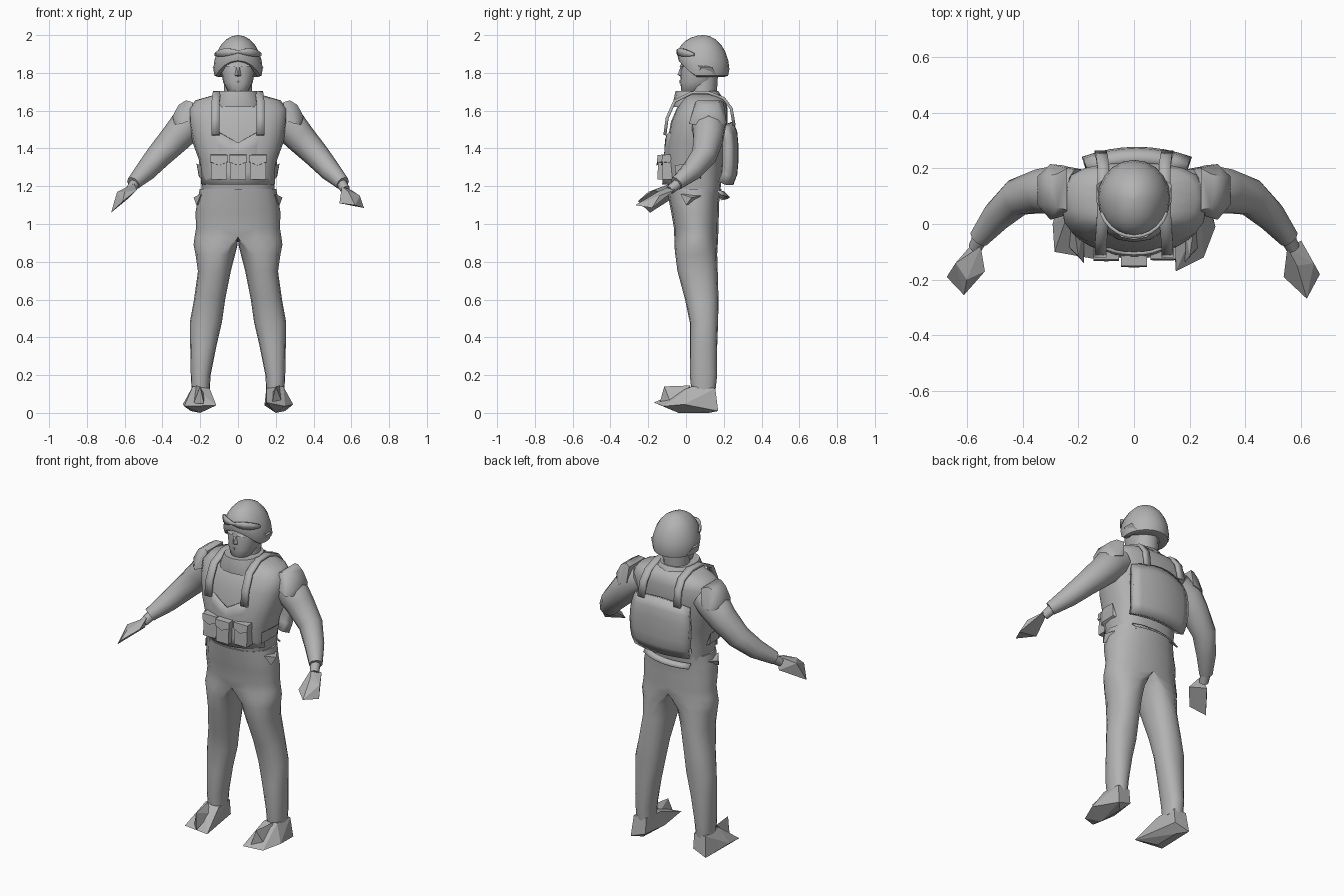
import bpy, bmesh, math
from mathutils import Vector

if "Cube" in bpy.data.objects:
    bpy.data.objects.remove(bpy.data.objects["Cube"])

GREY = bpy.data.materials.new("plain_grey")
GREY.diffuse_color = (0.45, 0.45, 0.45, 1)
GREY.use_nodes = True
GREY.node_tree.nodes["Principled BSDF"].inputs["Base Color"].default_value = GREY.diffuse_color


def finish(name, bm, angle=50, thickness=0):
    """Turn a bmesh into a named, coloured and shaded object."""
    bmesh.ops.recalc_face_normals(bm, faces=bm.faces)
    me = bpy.data.meshes.new(name)
    bm.to_mesh(me)
    bm.free()
    me.materials.append(GREY)
    ob = bpy.data.objects.new(name, me)
    bpy.context.collection.objects.link(ob)
    if thickness:
        mod = ob.modifiers.new("thickness", 'SOLIDIFY')
        mod.thickness = thickness
        mod.offset = 0
    bpy.ops.object.select_all(action='DESELECT')
    ob.select_set(True)
    bpy.context.view_layer.objects.active = ob
    if angle:
        bpy.ops.object.shade_smooth_by_angle(angle=math.radians(angle))
    return ob


def bridge(bm, rings):
    """Bridge equal rings of points and cap both ends."""
    vs = [[bm.verts.new(p) for p in ring] for ring in rings]
    n = len(vs[0])
    for a, b in zip(vs, vs[1:]):
        for i in range(n):
            j = (i + 1) % n
            bm.faces.new((a[i], a[j], b[j], b[i]))
    bm.faces.new(vs[0])
    bm.faces.new(vs[-1])


def skin(name, rings, angle=50):
    bm = bmesh.new()
    bridge(bm, rings)
    return finish(name, bm, angle)


def oval(t, power):
    c, s = math.cos(t), math.sin(t)
    return (math.copysign(abs(c) ** (2 / power), c), math.copysign(abs(s) ** (2 / power), s))


def loft(name, sections, n=16, power=2.0, angle=50):
    """Level sections (z, x_min, x_max, y_min, y_max)."""
    rings = []
    for z, x0, x1, y0, y1 in sections:
        shape = [oval(2 * math.pi * i / n, power) for i in range(n)]
        rings.append([((x0 + x1) / 2 + (x1 - x0) / 2 * px,
                       (y0 + y1) / 2 + (y1 - y0) / 2 * py, z) for px, py in shape])
    return skin(name, rings, angle)


def tube(name, path, n=10):
    """Round limb through (x, y, z, radius) points."""
    pts = [Vector(p[:3]) for p in path]
    rings = []
    for i, p in enumerate(pts):
        d = (pts[min(i + 1, len(pts) - 1)] - pts[max(i - 1, 0)]).normalized()
        a = d.cross(Vector((0, 1, 0))).normalized()
        b = d.cross(a)
        rings.append([p + path[i][3] * (a * math.cos(2 * math.pi * k / n)
                      + b * math.sin(2 * math.pi * k / n)) for k in range(n)])
    return skin(name, rings)


def hull(name, pts, side=1, angle=0):
    bm = bmesh.new()
    for x, y, z in pts:
        bm.verts.new((x * side, y, z))
    bmesh.ops.convex_hull(bm, input=bm.verts)
    return finish(name, bm, angle)


def sheet(name, f, nu, nv, thickness):
    """Curved panel: f(u, v) with u in -1..1 and v in 0..1."""
    bm = bmesh.new()
    g = [[bm.verts.new(f(2 * i / nu - 1, j / nv)) for i in range(nu + 1)]
         for j in range(nv + 1)]
    for j in range(nv):
        for i in range(nu):
            bm.faces.new((g[j][i], g[j][i + 1], g[j + 1][i + 1], g[j + 1][i]))
    return finish(name, bm, 40, thickness)


def ribbon(name, path, width, thickness=0.016):
    """Flat strap of given width in x along (x, y, z) points."""
    n = len(path) - 1
    return sheet(name, lambda u, v: (path[round(v * n)][0] + u * width / 2,
                 path[round(v * n)][1], path[round(v * n)][2]), 1, n, thickness)


# torso
loft("torso", [(1.16, -.19, .19, -.085, .18), (1.25, -.198, .198, -.105, .19),
               (1.34, -.207, .207, -.11, .2), (1.43, -.24, .24, -.1, .21),
               (1.54, -.26, .26, -.08, .22), (1.61, -.262, .262, -.05, .22),
               (1.655, -.225, .225, -.02, .21), (1.685, -.12, .12, -.01, .18)], 20, 2.7)

# trousers: both legs joined along the middle; above the crotch x_min is 0
bm = bmesh.new()
for s in (-1, 1):
    rings = []
    for z, x0, x1, y0, y1 in (
            (.11, .15, .245, .03, .155), (.2, .145, .25, .02, .165),
            (.35, .115, .253, .02, .165), (.48, .085, .255, .02, .17),
            (.6, .068, .233, -.005, .172), (.75, .038, .212, -.045, .168),
            (.84, .015, .225, -.057, .165), (.89, .002, .235, -.062, .168),
            (.93, 0, .23, -.062, .17), (.98, 0, .222, -.064, .172),
            (1.06, 0, .225, -.078, .174),
            (1.12, 0, .215, -.09, .176), (1.185, 0, .203, -.1, .188)):
        ring = []
        for i in range(16):
            px, py = oval(2 * math.pi * i / 16 - math.pi / 2, 2.25)
            joined = min(1, max(0, (z - .82) / .11))
            mid = (x0 + x1) / 2 * (1 - joined)
            x = mid + (x1 - mid) * px if px > 0 else mid + (mid - x0) * px
            ring.append((s * (0 if abs(x) < 1e-5 else x), (y0 + y1) / 2 + (y1 - y0) / 2 * py, z))
        rings.append(ring)
    bridge(bm, rings)
bmesh.ops.delete(bm, geom=[f for f in bm.faces if all(abs(v.co.x) < 1e-4 for v in f.verts)],
                 context='FACES')
bmesh.ops.remove_doubles(bm, verts=bm.verts, dist=1e-4)
finish("trousers", bm, 60)

# hands and boots differ a little from side to side
HANDS = {
    1: [(.55, -.085, 1.2), (.6, -.06, 1.18), (.667, -.18, 1.085), (.62, -.268, 1.1),
        (.537, -.19, 1.11), (.645, -.14, 1.15), (.585, -.15, 1.17), (.6, -.2, 1.1)],
    -1: [(.55, -.08, 1.215), (.575, -.065, 1.14), (.64, -.14, 1.17), (.672, -.19, 1.06),
         (.61, -.255, 1.12), (.535, -.17, 1.18), (.6, -.2, 1.17)]}
TOES = {1: [(.292, -.01, .045), (.25, -.12, .035), (.15, -.17, .055)],
        -1: [(.292, 0, .045), (.285, -.1, .035), (.115, -.13, .04)]}

for s, side in ((-1, "right"), (1, "left")):
    # arm, cuff and shoulder pad
    tube(side + "_arm", [(s * .2, .12, 1.565, .08), (s * .27, .12, 1.525, .093),
                         (s * .33, .118, 1.455, .082), (s * .42, .095, 1.36, .068),
                         (s * .49, .03, 1.28, .056), (s * .555, -.05, 1.215, .038)])
    tube(side + "_wrist", [(s * .54, -.03, 1.225, .03), (s * .57, -.085, 1.18, .025)], 8)
    hull(side + "_shoulder_pad", [
        (.25, .03, 1.55), (.25, .21, 1.55), (.24, .05, 1.645), (.24, .2, 1.645),
        (.3, .015, 1.53), (.3, .215, 1.53), (.275, .06, 1.655), (.275, .18, 1.655),
        (.335, .055, 1.525), (.335, .18, 1.525), (.347, .07, 1.57), (.347, .17, 1.57),
        (.315, .07, 1.63), (.315, .17, 1.63)], s, 60)
    hull(side + "_hand", HANDS[s], s)
    # boot with a raised toe tip
    hull(side + "_boot", [
        (.15, .03, .13), (.24, .03, .14), (.16, .15, .13), (.24, .155, .13),
        (.16, .16, .04), (.25, .17, .01), (.14, 0, .04), (.2, -.04, 0),
        (.2, .12, 0)] + TOES[s], s)
    hull(side + "_toe_tip", [(.2, -.115, .14), (.18, -.14, .05), (.235, -.08, .05),
                             (.18, 0, .1), (.22, .025, .145)], s)
    # shoulder strap running from chest over to back
    ribbon(side + "_strap", [(s * x, y, z) for x, y, z in (
        (.12, -.112, 1.47), (.12, -.1, 1.56), (.118, -.06, 1.65), (.112, .03, 1.695),
        (.11, .12, 1.695), (.11, .2, 1.665), (.115, .24, 1.61), (.12, .255, 1.52))], .042)
    # hip flap, vest side panel and ear cover
    hull(side + "_hip_flap", [(.195, -.03, 1.16), (.205, .08, 1.15), (.235, .03, 1.14),
                              (.22, .0, 1.1), (.19, .04, 1.11)], s)
    hull(side + "_side_pouch", [(.19, -.05, 1.24), (.19, .08, 1.24), (.205, -.02, 1.25),
                                (.207, .07, 1.25), (.22, 0, 1.32), (.195, -.06, 1.31),
                                (.22, .08, 1.32)], s)
    hull(side + "_ear_cover", [(.085, .06, 1.79), (.115, .06, 1.79), (.135, .08, 1.83),
                               (.135, .14, 1.83), (.11, .16, 1.79), (.11, .04, 1.85)], s)
    # brow
    hull(side + "_brow", [(.015, -.028, 1.845), (.06, -.01, 1.845), (.015, -.034, 1.835),
                          (.06, -.018, 1.835), (.03, 0, 1.83)], s)


# front vest panel with a shallow v-shaped neckline
def vest(u, v):
    top = 1.485 - .055 * max(0, 1 - abs(u) / .5)
    z = 1.21 + v * (top - 1.21)
    return (u * (.19 + .01 * v), -.12 + .1 * abs(u) ** 2.4 + .014 * v, z)


sheet("vest_front", vest, 12, 4, .012)

# curved back pack, with a loose flap below it
sheet("back_pack", lambda u, v: (.01 + u * (.175 + .015 * math.sin(v * math.pi)),
      .252 - .035 * u * u - .025 * (2 * v - 1) ** 4, 1.215 + v * (.32 - .03 * u * u)), 8, 6, .05)
sheet("back_flap", lambda u, v: (u * .15, .205 - .04 * u * u + .025 * (1 - v),
      1.14 + .025 * v + .012 * u), 6, 1, .008)

# three chest pouches with flaps
for i, x in enumerate((-.1, .0, .105)):
    y = -.138 + 2.2 * x * x
    hull("pouch_%d" % i, [(x + a, y + b, z) for a in (-.042, .042)
         for b, z in ((-.014, 1.235), (.05, 1.235), (-.008, 1.355), (.05, 1.36))])
    hull("pouch_flap_%d" % i, [(x + a, y + b, z) for a in (-.046, .046)
         for b, z in ((-.016, 1.33), (.03, 1.325), (-.012, 1.365), (.04, 1.37))]
         + [(x, y - .018, 1.31)])

# collar, neck and head
loft("collar", [(1.62, -.135, .135, -.065, .2), (1.66, -.125, .125, -.065, .2),
                (1.705, -.1, .1, -.055, .17), (1.705, -.085, .085, -.03, .15)], 16, 2.3)
loft("neck", [(1.64, -.075, .075, .01, .16), (1.8, -.075, .075, .03, .17)], 12)
loft("head", [(1.69, -.03, .03, -.015, .06), (1.705, -.055, .055, -.025, .1),
              (1.75, -.078, .078, -.03, .15), (1.81, -.09, .09, -.028, .18),
              (1.87, -.09, .09, -.025, .18), (1.92, -.07, .07, 0, .16)], 16, 2.3)
hull("nose", [(-.008, -.028, 1.835), (.008, -.028, 1.835), (-.017, -.025, 1.785),
              (.017, -.025, 1.785), (0, -.045, 1.79), (0, -.02, 1.775)])
hull("mouth", [(-.025, -.022, 1.755), (.025, -.022, 1.755), (0, -.036, 1.76),
               (0, -.034, 1.745), (0, 0, 1.75)])

# helmet: dome whose rim dips at the sides and back, then curls in
rings = [[(.003 * math.cos(i * math.pi / 10), .092 + .003 * math.sin(i * math.pi / 10), 2.0)
          for i in range(20)]]
for k in range(1, 9):
    phi = min(math.radians(14.5 * k), math.pi / 2)
    r = (math.sin(phi), .95, .82)[max(0, k - 6)]
    ring = []
    for i in range(20):
        c, d = math.cos(i * math.pi / 10), math.sin(i * math.pi / 10)
        rim = 1.865 - .08 * min(1, max(0, (d + 1) / .6))
        z = rim + .025 + (1.975 - rim) * math.cos(phi) if k < 7 else rim - .006 * (k - 7)
        ring.append((.131 * r * c, .092 + .138 * r * d, z))
    rings.append(ring)
skin("helmet", rings)


# goggles pushed up on the helmet front
def goggles(u, v):
    t = u * 1.2
    h = .007 + .014 * math.sin(abs(u) * math.pi)
    return (.127 * math.sin(t), .092 - .137 * math.cos(t),
            1.912 + (v - .5) * 2 * h - .015 * u * u)


sheet("goggles", goggles, 10, 1, .012)
